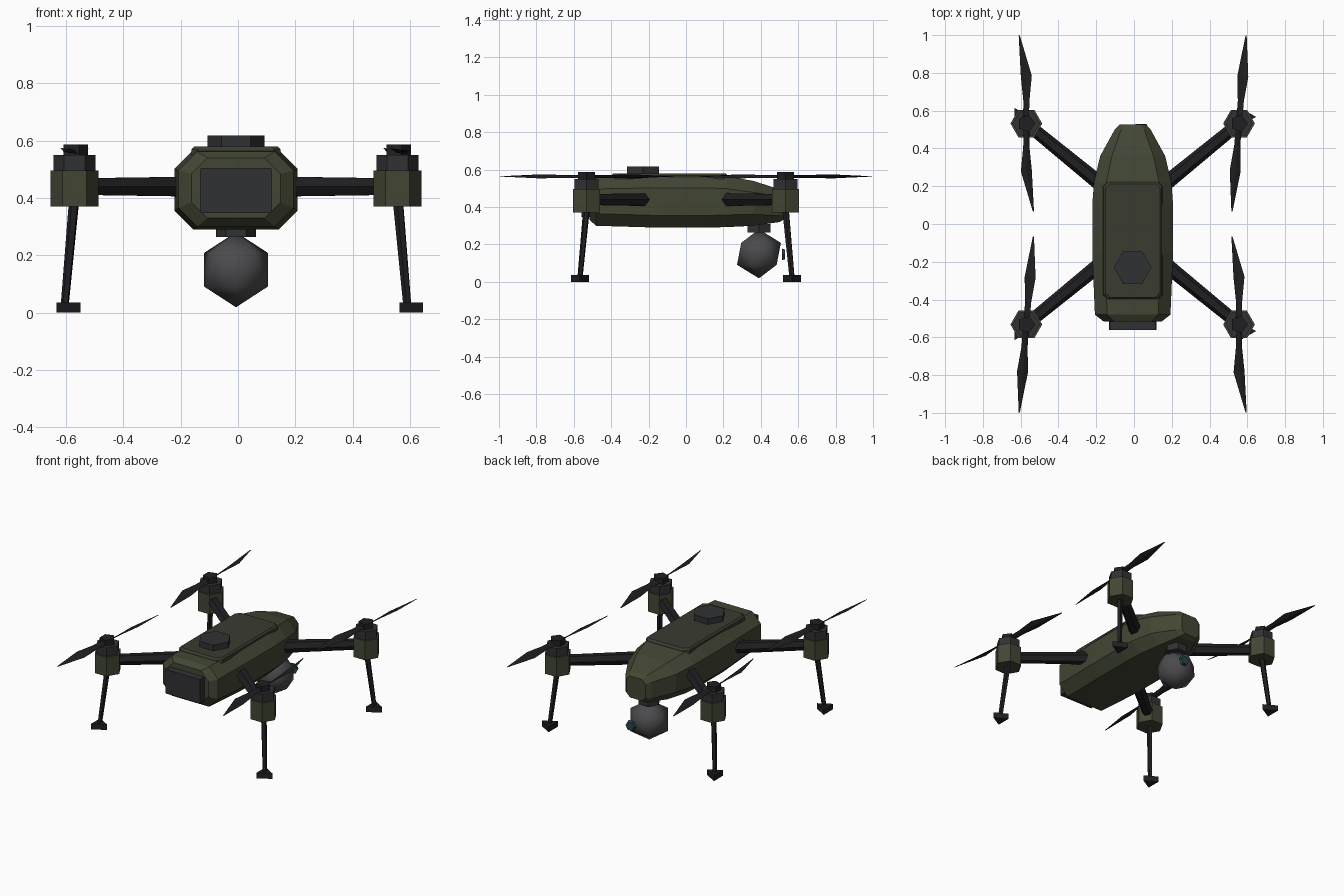
import bpy
from math import sin, cos, pi, radians
from mathutils import Vector, Matrix

if "Cube" in bpy.data.objects:
    bpy.data.objects.remove(bpy.data.objects["Cube"])

CX = -0.007  # airframe centre line


def material(name, rgb):
    m = bpy.data.materials.new(name)
    m.diffuse_color = (*rgb, 1)
    m.use_nodes = True
    m.node_tree.nodes["Principled BSDF"].inputs["Base Color"].default_value = m.diffuse_color
    return m


OLIVE = material("olive", (0.055, 0.062, 0.034))
PANEL = material("dark_olive", (0.042, 0.046, 0.03))
BLACK = material("black", (0.014, 0.014, 0.016))
DARK = material("dark_grey", (0.03, 0.031, 0.033))
GREY = material("grey", (0.07, 0.07, 0.075))
GLASS = material("glass", (0.02, 0.06, 0.075))


def loft(name, rings, mat):
    """Skin a list of equal rings and cap both ends."""
    n = len(rings[0])
    verts = [p for ring in rings for p in ring]
    faces = [(k * n + i, k * n + (i + 1) % n, (k + 1) * n + (i + 1) % n, (k + 1) * n + i)
             for k in range(len(rings) - 1) for i in range(n)]
    faces += [tuple(reversed(range(n))), tuple(range(len(verts) - n, len(verts)))]
    me = bpy.data.meshes.new(name)
    me.from_pydata(verts, [], faces)
    me.materials.append(mat)
    ob = bpy.data.objects.new(name, me)
    bpy.context.collection.objects.link(ob)
    return ob


def circle(r, n, z):
    return [Vector((r * cos(2 * pi * i / n), r * sin(2 * pi * i / n), z)) for i in range(n)]


def prism(name, x, y, z0, z1, r, n, mat):
    return loft(name, [[p + Vector((x, y, 0)) for p in circle(r, n, z)] for z in (z0, z1)], mat)


def tube(name, a, b, ra, rb, n, mat):
    a, b = Vector(a), Vector(b)
    q = (b - a).to_track_quat('Z', 'Y')
    return loft(name, [[q @ p + c for p in circle(r, n, 0)] for c, r in ((a, ra), (b, rb))], mat)


def octagon(hw, lo, hi, c):
    """Chamfered rectangle centred on zero in the first axis."""
    return [(hw - c, lo), (hw, lo + c), (hw, hi - c), (hw - c, hi),
            (c - hw, hi), (-hw, hi - c), (-hw, lo + c), (c - hw, lo)]


# Fuselage: chamfered sections from rear plate to nose
sections = [(-0.515, 0.155, 0.33, 0.54), (-0.48, 0.2, 0.30, 0.562), (-0.15, 0.214, 0.29, 0.568),
            (0.1, 0.214, 0.29, 0.568), (0.22, 0.205, 0.293, 0.563), (0.36, 0.172, 0.30, 0.54),
            (0.50, 0.095, 0.32, 0.495), (0.527, 0.068, 0.335, 0.475)]
loft("fuselage", [[(x + CX, y, z) for x, z in octagon(hw, lo, hi, min(0.065, hw * 0.36))]
                  for y, hw, lo, hi in sections], OLIVE)

# Raised top panel, antenna puck and rear battery block
loft("top_panel", [[(x + CX, y, z) for x, y in octagon(hw, -0.40 + d, 0.225 - d, 0.025)]
                   for z, hw, d in ((0.55, 0.158, 0), (0.57, 0.155, 0.003), (0.58, 0.145, 0.012))], PANEL)
prism("antenna_puck", CX, -0.23, 0.57, 0.618, 0.1, 6, DARK)
loft("battery_block", [[(x + CX, y, z) for x, z in octagon(0.125, 0.348, 0.505, 0.004)]
                       for y in (-0.50, -0.56)], DARK)

# Camera ball, its mount and lens
prism("gimbal_mount", CX, 0.39, 0.265, 0.31, 0.07, 6, DARK)
bpy.ops.mesh.primitive_ico_sphere_add(subdivisions=1, radius=0.131, location=(CX, 0.39, 0.15),
                                      rotation=(0, 0, pi / 2))
ball = bpy.context.object
ball.name = "camera_ball"
ball.data.materials.append(GREY)
bpy.ops.object.shade_smooth_by_angle(angle=radians(50))
tube("camera_lens", (0.037, 0.513, 0.147), (0.037, 0.529, 0.147), 0.036, 0.03, 6, GLASS)


def blade(name, hub, turn, bulge, flip, mat):
    """Tapered diamond-section blade, pitched about its length."""
    rings = []
    for r, half, off, pitch in ((0.02, 0.018, 0, 30), (0.12, 0.018, bulge * 0.5, 26),
                                (0.25, 0.031, bulge, 20), (0.467, 0.003, 0, 8)):
        p = radians(pitch)
        t = half * 0.2
        ring = []
        for u, v in ((half, 0), (0, t), (-half, 0), (0, -t)):
            ring.append((off + u * cos(p) - v * sin(p), r, u * sin(p) + v * cos(p)))
        rings.append(ring)
    m = Matrix.Translation(hub) @ Matrix.Rotation(turn + flip * pi, 4, 'Z')
    loft(name, [[m @ Vector(p) for p in ring] for ring in rings], mat)


# Four arms, each with motor pod, propeller, leg and foot
for sx in (-1, 1):
    for sy in (-1, 1):
        tag = ("front" if sy < 0 else "rear") + ("_left_" if sx < 0 else "_right_")
        x, y = CX + sx * 0.563, sy * 0.532
        tube(tag + "arm", (CX + sx * 0.15, sy * 0.195, 0.44), (x, y, 0.44), 0.04, 0.033, 6, BLACK)
        prism(tag + "pod", x, y, 0.37, 0.496, 0.084, 6, OLIVE)
        prism(tag + "motor", x, y, 0.49, 0.55, 0.073, 6, DARK)
        prism(tag + "hub", x, y, 0.545, 0.587, 0.047, 5, BLACK)
        turn = -sx * sy * radians(4.6)
        bulge = 0.0 if sx * sy > 0 else 0.02
        for k in (0, 1):
            blade(tag + "blade", (x, y, 0.564), turn, bulge, k, BLACK)
        fx, fy = CX + sx * 0.598, sy * 0.567
        tube(tag + "leg", (x + sx * 0.002, y, 0.39), (fx, fy, 0.02), 0.018, 0.014, 5, BLACK)
        prism(tag + "foot", fx, fy, 0, 0.036, 0.055, 3, BLACK)
